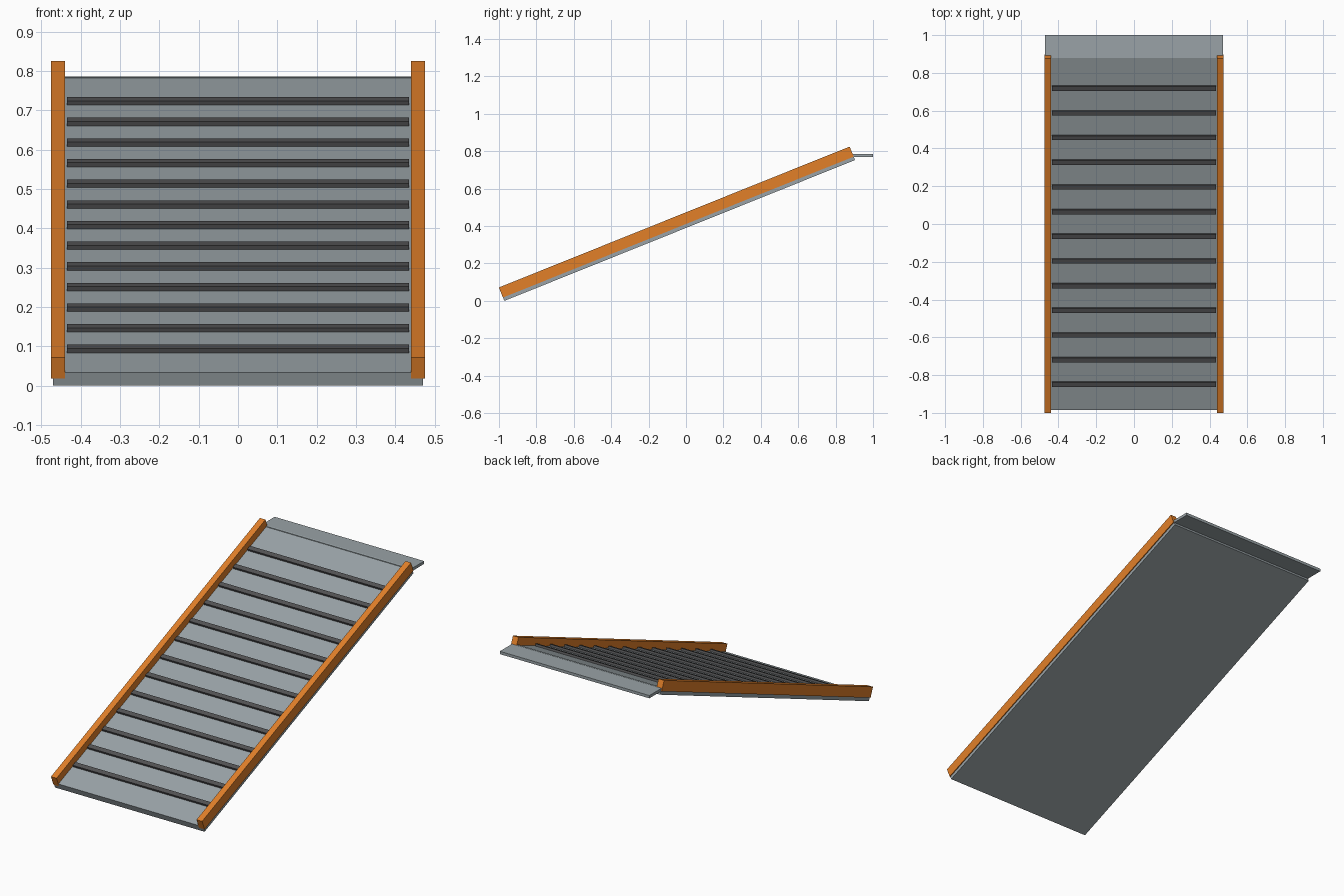
import bpy, math
from mathutils import Matrix

if "Cube" in bpy.data.objects:
    bpy.data.objects.remove(bpy.data.objects["Cube"])

SLOPE = math.atan(0.4016)
LENGTH = 2.02
# Ramp frame: origin at the lower front bottom edge of the deck, y runs up the slope
RAMP = Matrix.Translation((0, -0.971, 0)) @ Matrix.Rotation(SLOPE, 4, 'X')


def material(name, rgb):
    m = bpy.data.materials.new(name)
    m.diffuse_color = (*rgb, 1)
    m.use_nodes = True
    m.node_tree.nodes["Principled BSDF"].inputs["Base Color"].default_value = m.diffuse_color
    return m


steel = material("grey_steel", (0.32, 0.365, 0.385))
orange = material("safety_orange", (0.76, 0.215, 0.022))
rubber = material("dark_rubber", (0.085, 0.085, 0.088))


def box(name, x, y, z, mat, frame=Matrix()):
    """Box from (min, max) ranges, placed in the given frame."""
    bpy.ops.mesh.primitive_cube_add(size=1)
    ob = bpy.context.object
    ob.name = name
    size = Matrix.Diagonal((x[1] - x[0], y[1] - y[0], z[1] - z[0], 1))
    mid = Matrix.Translation([(a + b) / 2 for a, b in (x, y, z)])
    ob.data.transform(frame @ mid @ size)
    ob.data.materials.append(mat)
    return ob


# Sloping deck
box("ramp_deck", (-0.47, 0.47), (0, LENGTH), (0, 0.0356), steel, RAMP)

# Flat landing lip at the top
box("top_lip", (-0.47, 0.47), (0.88, 1.0), (0.769, 0.785), steel)

# Side rails
box("left_rail", (-0.475, -0.44), (-0.0005, LENGTH + 0.0005), (0.0194, 0.0775), orange, RAMP)
box("right_rail", (0.44, 0.475), (-0.0005, LENGTH + 0.0005), (0.0194, 0.0775), orange, RAMP)

# Grip slats across the deck
for i in range(13):
    s = 0.148 + i * 0.1408
    box(f"grip_slat_{i + 1}", (-0.435, 0.435), (s - 0.0127, s + 0.0127),
        (0.034, 0.0476), rubber, RAMP)
